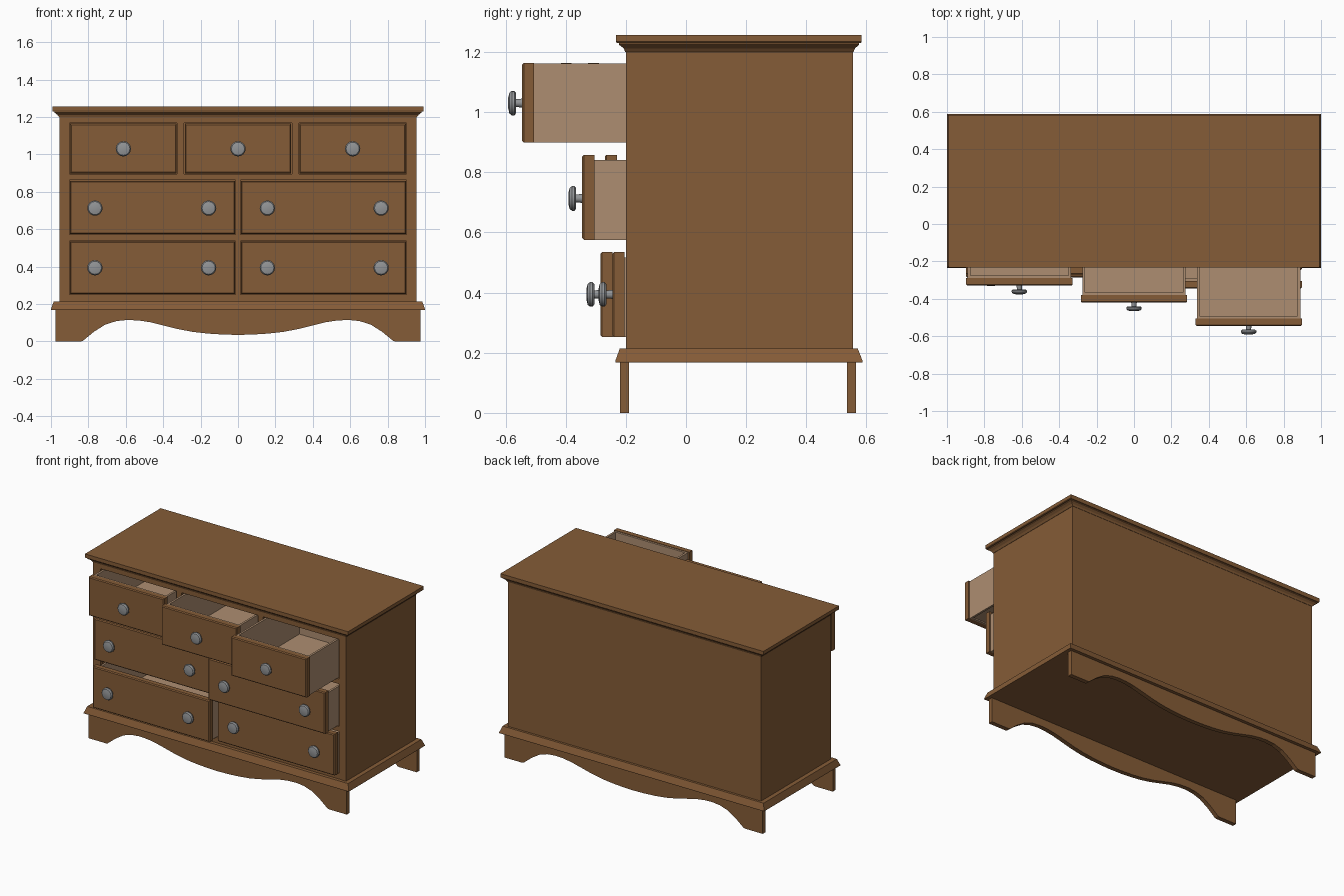
import bpy, bmesh, math

cube = bpy.data.objects.get("Cube")
if cube:
    bpy.data.objects.remove(cube, do_unlink=True)


def material(name, color, metallic=0.0):
    m = bpy.data.materials.new(name)
    m.use_nodes = True
    m.diffuse_color = (*color, 1)
    bsdf = m.node_tree.nodes["Principled BSDF"]
    bsdf.inputs["Base Color"].default_value = (*color, 1)
    return m


WOOD = material("brown wood", (0.235, 0.107, 0.038))
PALE = material("pale drawer wood", (0.42, 0.27, 0.165))
METAL = material("grey metal", (0.29, 0.30, 0.31))


def finish(name, bm, mat):
    bmesh.ops.recalc_face_normals(bm, faces=bm.faces)
    mesh = bpy.data.meshes.new(name)
    bm.to_mesh(mesh)
    bm.free()
    mesh.materials.append(mat)
    ob = bpy.data.objects.new(name, mesh)
    bpy.context.collection.objects.link(ob)
    return ob


def add_box(bm, x0, x1, y0, y1, z0, z1):
    verts = bmesh.ops.create_cube(bm, size=1)["verts"]
    for v in verts:
        v.co.x = x1 if v.co.x > 0 else x0
        v.co.y = y1 if v.co.y > 0 else y0
        v.co.z = z1 if v.co.z > 0 else z0
    return verts


def boxes(name, mat, *dims):
    bm = bmesh.new()
    for d in dims:
        add_box(bm, *d)
    return finish(name, bm, mat)


def moulding(name, layers):
    """Solid slab lofted through rectangles (half width, front, back, z)."""
    bm = bmesh.new()
    rings = [[bm.verts.new(p) for p in
              ((-w, f, z), (w, f, z), (w, b, z), (-w, b, z))]
             for w, f, b, z in layers]
    for lo, hi in zip(rings, rings[1:]):
        for i in range(4):
            j = (i + 1) % 4
            bm.faces.new((lo[i], lo[j], hi[j], hi[i]))
    bm.faces.new(rings[0])
    bm.faces.new(rings[-1])
    return finish(name, bm, WOOD)


# Main dimensions
W, FRONT, BACK = 0.955, -0.2, 0.555
Z0, Z1 = 0.2, 1.21
OPEN = 0.902                      # half width of the drawer openings
ROWS = ((0.25, 0.538), (0.572, 0.862), (0.896, 1.167))

# Carcass panels
boxes("side_panels", WOOD, *[(min(s * W, s * 0.925), max(s * W, s * 0.925),
                              FRONT, BACK, Z0, Z1) for s in (-1, 1)])
boxes("back_panel", WOOD, (-0.93, 0.93, 0.535, BACK, Z0, Z1))

# Face frame: stiles, rails and dividers
F0, F1 = FRONT + 0.003, FRONT + 0.035
boxes("frame_stiles", WOOD, (-0.945, -OPEN, F0, F1, Z0, Z1),
      (OPEN, 0.945, F0, F1, Z0, Z1))
edges = [Z0] + [z for row in ROWS for z in row] + [Z1]
boxes("frame_rails", WOOD, *[(-OPEN, OPEN, F0, F1, edges[i], edges[i + 1])
                             for i in range(0, len(edges), 2)])
boxes("frame_dividers", WOOD,
      *[(-0.013, 0.013, F0, 0.5, *row) for row in ROWS[:2]],
      *[(c - 0.019, c + 0.019, F0, 0.5, *ROWS[2]) for c in (-0.308, 0.308)])
boxes("dust_panels", WOOD, *[(-0.93, 0.93, F1, 0.54, z - 0.02, z)
                             for z in (0.565, 0.89)])

# Top with cove, and base moulding
moulding("top_cove", ((0.957, -0.202, 0.557, 1.2), (0.966, -0.207, 0.562, 1.212),
                      (0.982, -0.223, 0.575, 1.224), (0.982, -0.223, 0.575, 1.234)))
moulding("table_top", ((0.99, -0.23, 0.582, 1.23), (0.993, -0.232, 0.584, 1.234),
                       (0.993, -0.232, 0.584, 1.257)))
moulding("base_moulding", ((1.0, -0.235, 0.587, 0.168), (1.0, -0.235, 0.587, 0.173),
                           (0.985, -0.22, 0.571, 0.214)))

# Scalloped skirts, one half mirrored about the middle
HALF = ((0, 0.035), (0.08, 0.037), (0.16, 0.042), (0.24, 0.051), (0.32, 0.066),
        (0.4, 0.086), (0.47, 0.103), (0.53, 0.112), (0.59, 0.115), (0.65, 0.109),
        (0.71, 0.09), (0.77, 0.052), (0.83, 0.003), (0.84, 0), (0.975, 0))


def skirt(name, y0, y1):
    low = [(-x, z) for x, z in reversed(HALF[1:])] + list(HALF)
    bm = bmesh.new()
    bottom = [bm.verts.new((x, y0, z)) for x, z in low]
    top = [bm.verts.new((x, y0, 0.17)) for x, z in low]
    faces = [bm.faces.new((bottom[i], bottom[i + 1], top[i + 1], top[i]))
             for i in range(len(low) - 1)]
    new = bmesh.ops.extrude_face_region(bm, geom=faces)["geom"]
    for v in new:
        if isinstance(v, bmesh.types.BMVert):
            v.co.y = y1
    return finish(name, bm, WOOD)


skirt("front_skirt", -0.22, -0.19)
skirt("back_skirt", 0.535, 0.565)

# Knob: profile (radius, distance from drawer front) spun about y
KNOB = ((0.015, -0.002), (0.013, 0.02), (0.034, 0.02), (0.041, 0.026),
        (0.041, 0.034), (0.035, 0.042), (0.018, 0.046))


def knob(name, x, y, z, sides=16):
    bm = bmesh.new()
    rings = []
    for r, d in KNOB:
        rings.append([bm.verts.new((x + r * math.cos(a), y - d, z + r * math.sin(a)))
                      for a in (math.tau * i / sides for i in range(sides))])
    for lo, hi in zip(rings, rings[1:]):
        for i in range(sides):
            j = (i + 1) % sides
            bm.faces.new((lo[i], lo[j], hi[j], hi[i]))
    bm.faces.new(rings[0])
    bm.faces.new(rings[-1])
    ob = finish(name, bm, METAL)
    bpy.ops.object.select_all(action="DESELECT")
    ob.select_set(True)
    bpy.context.view_layer.objects.active = ob
    bpy.ops.object.shade_smooth_by_angle(angle=math.radians(35))


def drawer(name, x0, x1, z0, z1, y, box_top, knobs, knob_z):
    # Front board with chamfered face
    bm = bmesh.new()
    add_box(bm, x0, x1, y, y + 0.04, z0, z1)
    rim = [e for e in bm.edges if all(v.co.y < y + 0.01 for v in e.verts)]
    bmesh.ops.bevel(bm, geom=rim, offset=0.006, segments=1, affect="EDGES")
    finish(name + "_front", bm, WOOD)
    # Open box behind it
    a, b, f, t = x0 + 0.008, x1 - 0.008, y + 0.04, 0.014
    back = f + 0.68
    boxes(name + "_box", PALE,
          (a, a + t, f, back, z0, box_top), (b - t, b, f, back, z0, box_top),
          (a + t, b - t, f, f + t, z0, box_top),
          (a + t, b - t, back - t, back, z0, box_top),
          (a + t, b - t, f + t, back - t, z0 + 0.008, z0 + 0.02))
    for i, kx in enumerate(knobs):
        knob(f"{name}_knob_{i + 1}", kx, y, knob_z)


# Top row of three, pulled out in steps
for name, cx, y in (("top_right_drawer", -0.613, -0.33),
                    ("top_middle_drawer", 0, -0.42),
                    ("top_left_drawer", 0.613, -0.545)):
    drawer(name, cx - 0.284, cx + 0.284, 0.899, 1.164, y, 1.161, (cx,), 1.03)

# Two rows of wide drawers
for row, z0, z1, kz, pulls in (("middle", 0.575, 0.858, 0.713, (-0.27, -0.345)),
                               ("bottom", 0.253, 0.535, 0.394, (-0.285, -0.245))):
    for side, s, y in (("right", -1, pulls[0]), ("left", 1, pulls[1])):
        xs = sorted((s * 0.016, s * 0.898))
        drawer(f"{row}_{side}_drawer", *xs, z0, z1, y, z1 - 0.018,
               (s * 0.157, s * 0.765), kz)
